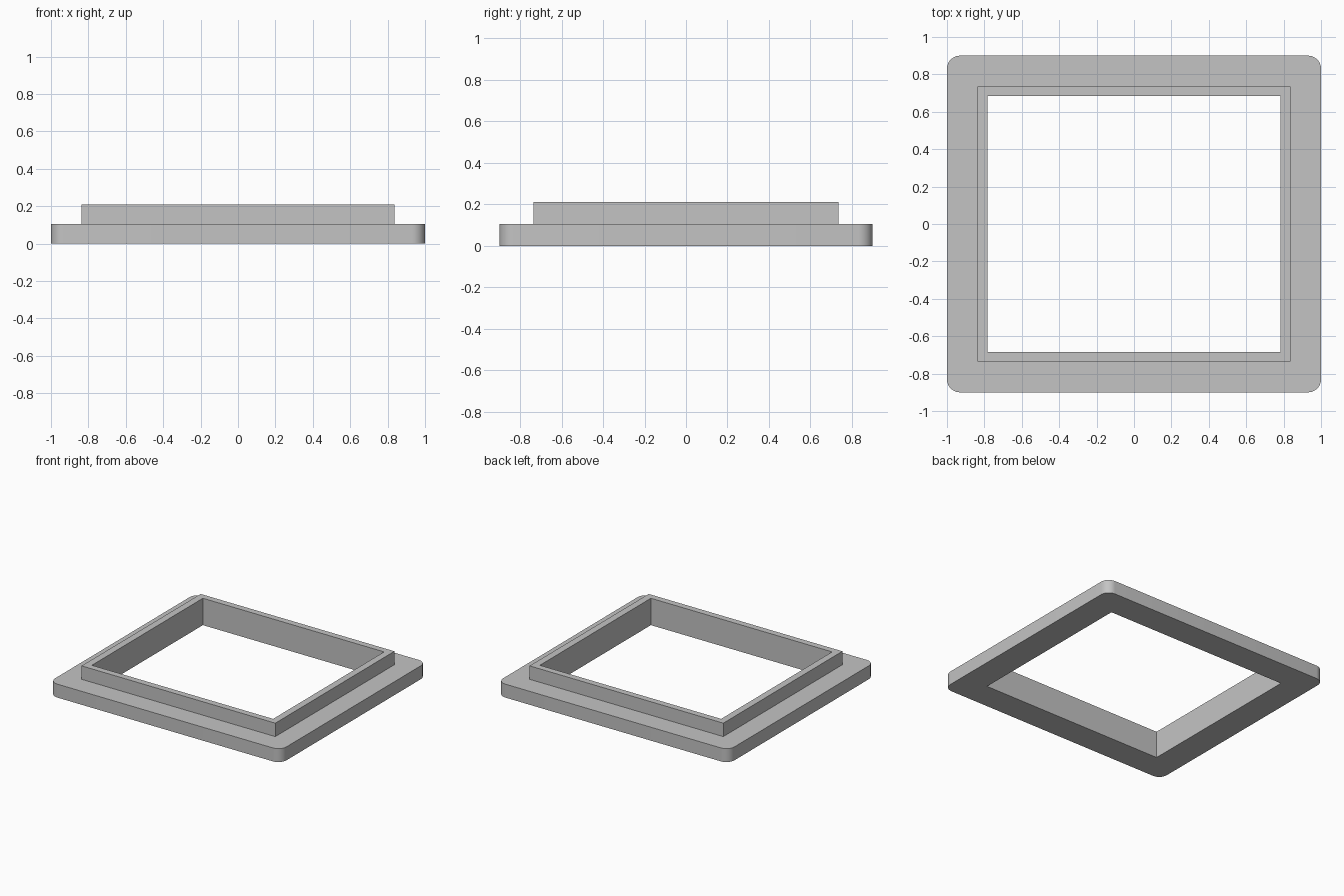
import bpy, bmesh, math

if "Cube" in bpy.data.objects:
    bpy.data.objects.remove(bpy.data.objects["Cube"])

SEG = 10  # segments per rounded corner


def rounded_loop(bm, hx, hy, r, z):
    """Rectangular ring of vertices with corner radius r (0 = sharp)."""
    verts = []
    for i, (sx, sy) in enumerate(((1, 1), (-1, 1), (-1, -1), (1, -1))):
        for k in range(SEG + 1):
            a = math.pi / 2 * (i + k / SEG)
            verts.append(bm.verts.new((sx * (hx - r) + r * math.cos(a),
                                       sy * (hy - r) + r * math.sin(a), z)))
    return verts


# Cross-section of the frame: half width, half depth, corner radius, height
SECTION = [
    (1.0, 0.9, 0.07, 0.0),        # flange bottom edge
    (1.0, 0.9, 0.07, 0.105),      # flange top edge
    (0.837, 0.735, 0.0, 0.105),   # foot of raised lip
    (0.837, 0.735, 0.0, 0.21),    # lip outer top edge
    (0.783, 0.685, 0.0, 0.21),    # lip inner top edge
    (0.783, 0.685, 0.0, 0.0),     # opening bottom edge
]

# Stepped frame: join each ring to the next, closing back to the first
bm = bmesh.new()
rings = [rounded_loop(bm, *s) for s in SECTION]
n = len(rings[0])
for a, b in zip(rings, rings[1:] + rings[:1]):
    for j in range(n):
        k = (j + 1) % n
        bm.faces.new((a[j], a[k], b[k], b[j]))
bmesh.ops.remove_doubles(bm, verts=bm.verts, dist=1e-5)
bmesh.ops.recalc_face_normals(bm, faces=bm.faces)

mesh = bpy.data.meshes.new("stepped_frame")
bm.to_mesh(mesh)
bm.free()
frame = bpy.data.objects.new("stepped_frame", mesh)
bpy.context.collection.objects.link(frame)

# Plain grey finish
grey = bpy.data.materials.new("grey")
grey.diffuse_color = (0.55, 0.55, 0.55, 1)
grey.use_nodes = True
grey.node_tree.nodes["Principled BSDF"].inputs["Base Color"].default_value = grey.diffuse_color
mesh.materials.append(grey)

# Smooth rounded corners, keep the steps crisp
bpy.context.view_layer.objects.active = frame
frame.select_set(True)
bpy.ops.object.shade_smooth_by_angle(angle=math.radians(30))
